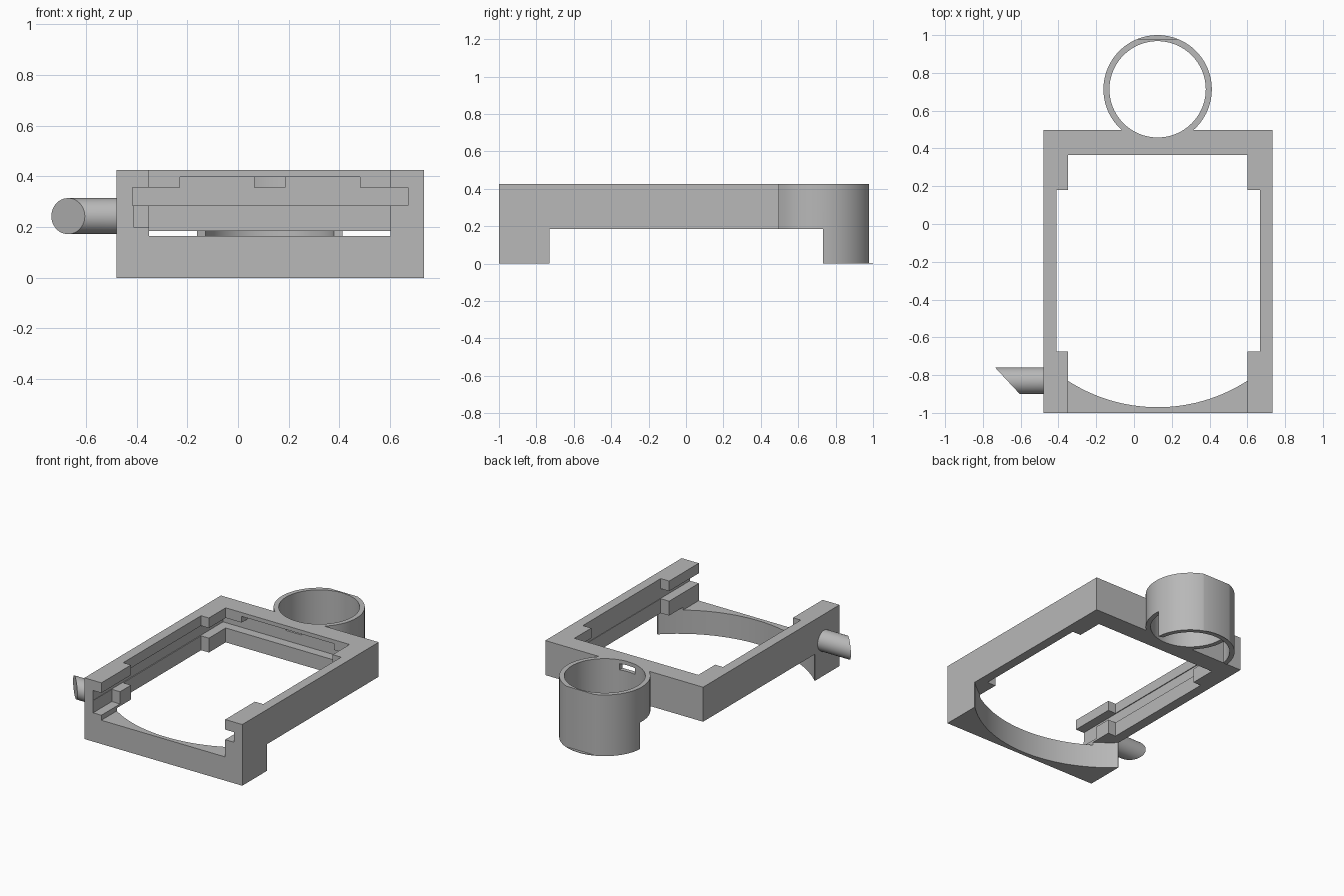
import bpy
import bmesh
import math
from mathutils import Matrix

cube = bpy.data.objects.get("Cube")
if cube:
    bpy.data.objects.remove(cube, do_unlink=True)

MID = 0.125      # centre line of frame and ring
UNDER = 0.185    # underside of the raised rails
TOP = 0.425
RING_Y = 0.713


def finish(bm, name):
    bmesh.ops.recalc_face_normals(bm, faces=bm.faces)
    mesh = bpy.data.meshes.new(name)
    bm.to_mesh(mesh)
    bm.free()
    obj = bpy.data.objects.new(name, mesh)
    bpy.context.collection.objects.link(obj)
    return obj


def box(name, x, y, z):
    """Box from (min, max) pairs."""
    bm = bmesh.new()
    bmesh.ops.create_cube(bm, size=1)
    for v in bm.verts:
        v.co = [r[0] if c < 0 else r[1] for c, r in zip(v.co, (x, y, z))]
    return finish(bm, name)


def cylinder(name, radius, low, high, centre, segments=96, axis="Z"):
    """Cylinder along Z at (x, y), or along X at (y, z)."""
    bm = bmesh.new()
    bmesh.ops.create_cone(bm, cap_ends=True, segments=segments,
                          radius1=radius, radius2=radius, depth=high - low)
    mid = (low + high) / 2
    if axis == "X":
        bm.transform(Matrix.Translation((mid, *centre)) @ Matrix.Rotation(math.pi / 2, 4, "Y"))
    else:
        bm.transform(Matrix.Translation((*centre, mid)))
    return finish(bm, name)


def combine(target, other, operation):
    """Apply a boolean and remove the operand."""
    other.hide_render = True
    mod = target.modifiers.new(operation, "BOOLEAN")
    mod.operation = operation
    mod.solver = "EXACT"
    mod.object = other
    bpy.context.view_layer.objects.active = target
    bpy.ops.object.modifier_apply(modifier=mod.name)
    bpy.data.objects.remove(other, do_unlink=True)


# Solid outline: frame block, ring drum and side tube with a slanted mouth
frame = box("holder_frame", (-0.48, 0.733), (-1, 0.498), (0, TOP))
drum = cylinder("ring_drum", 0.287, 0, TOP, (MID, RING_Y))
tube = cylinder("side_tube", 0.071, -0.74, -0.45, (-0.83, 0.243), 48, "X")
for v in tube.data.vertices:
    if v.co.x < -0.6:
        v.co.x = -0.67 - (v.co.y + 0.83) * 0.93
for part in (drum, tube):
    combine(frame, part, "UNION")

# Material removed from the solid
cuts = [
    # ring bore, and the flat on the ring's back above a thin lip
    cylinder("ring_bore", 0.255, -0.2, 0.7, (MID, RING_Y)),
    box("ring_flat", (-0.4, 0.7), (0.979, 1.2), (0.004, 0.7)),
    # clearance under the rails and curved inside of the front bar
    box("underside", (-1, 1), (-0.73, 0.72), (-0.3, UNDER)),
    cylinder("front_curve", 0.876, -0.3, UNDER, (MID, -0.094), 160),
    # central opening, wider between the corner blocks
    box("opening", (-0.35, 0.602), (-1.2, 0.365), (0.165, 0.7)),
    box("wide_opening", (-0.41, 0.667), (-0.675, 0.18), (0.1, 0.7)),
    # sliding plate groove, open at the front
    box("plate_groove", (-0.416, 0.67), (-1.2, 0.43), (0.285, 0.355)),
    # rear wall recess and the slot into the ring
    box("rear_recess", (-0.228, 0.481), (0.3, 0.43), (0.35, 0.398)),
    box("rear_slot", (0.066, 0.186), (0.3, 0.6), (0.355, 0.398)),
    # side pocket reached by the tube hole
    box("side_pocket", (-0.413, -0.3), (-1.2, -0.795), (0.2, 0.3)),
    cylinder("tube_hole", 0.031, -0.9, -0.38, (-0.83, 0.243), 32, "X"),
]
for cutter in cuts:
    combine(frame, cutter, "DIFFERENCE")

# Single grey plastic
grey = bpy.data.materials.new("grey_plastic")
colour = (0.48, 0.48, 0.48, 1)
grey.use_nodes = True
grey.diffuse_color = colour
for node in grey.node_tree.nodes:
    if node.type == "BSDF_PRINCIPLED":
        node.inputs["Base Color"].default_value = colour
frame.data.materials.clear()
frame.data.materials.append(grey)
for face in frame.data.polygons:
    face.material_index = 0

bpy.ops.object.select_all(action="DESELECT")
frame.select_set(True)
bpy.context.view_layer.objects.active = frame
bpy.ops.object.shade_smooth_by_angle(angle=math.radians(30))
